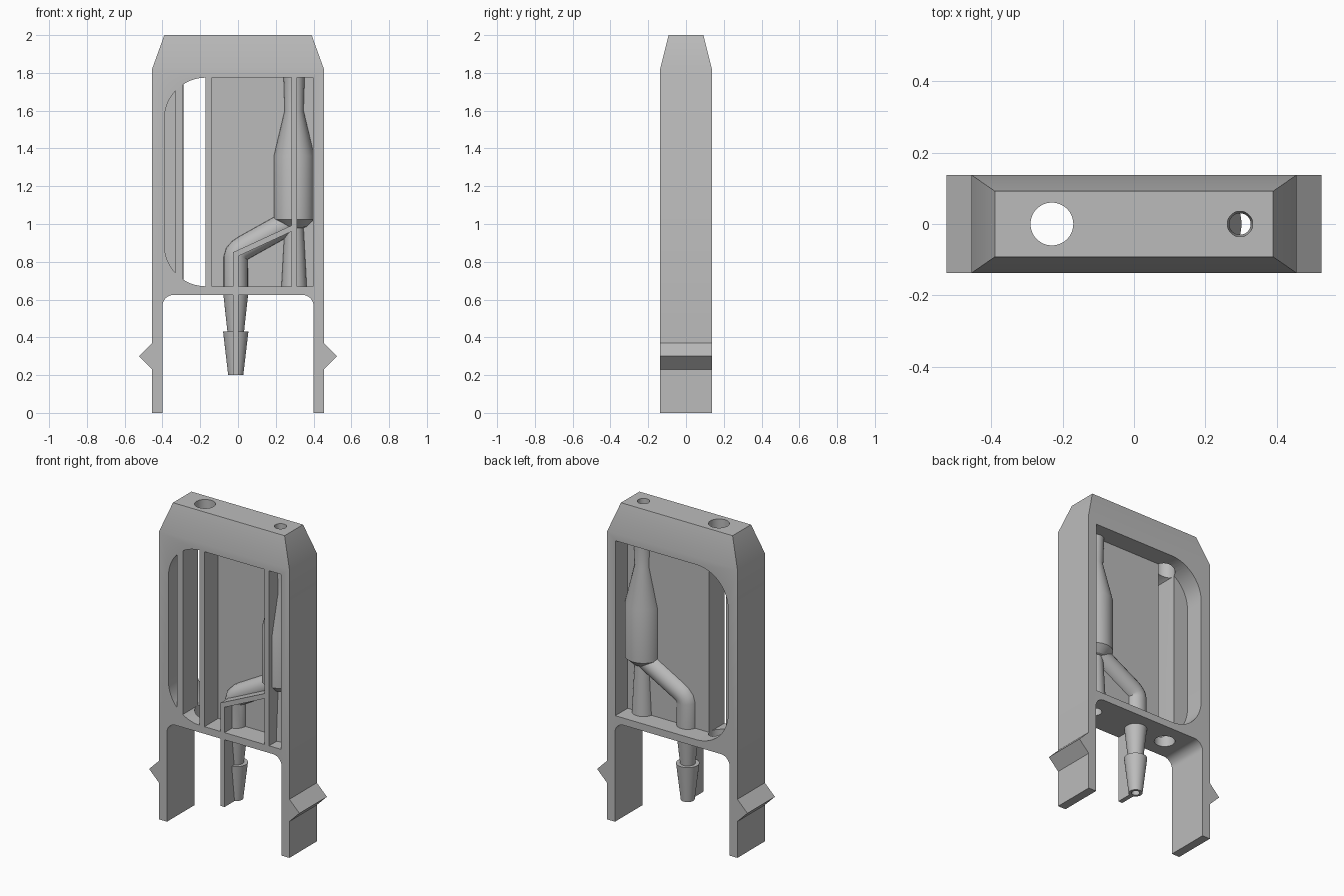
import bpy, bmesh, math
from mathutils import Vector

if "Cube" in bpy.data.objects:
    bpy.data.objects.remove(bpy.data.objects["Cube"])

grey = bpy.data.materials.new("plain grey")
grey.use_nodes = True
grey.diffuse_color = (0.5, 0.5, 0.5, 1)
grey.node_tree.nodes["Principled BSDF"].inputs["Base Color"].default_value = (0.5, 0.5, 0.5, 1)

HALF_DEPTH = 0.137
WALL_FRONT, WALL_BACK = 0.0, 0.014
CHANNEL_X, BULB_X, NOZZLE_X = -0.23, 0.297, -0.012


def add(name, bm):
    bmesh.ops.recalc_face_normals(bm, faces=bm.faces)
    me = bpy.data.meshes.new(name)
    bm.to_mesh(me)
    bm.free()
    me.materials.append(grey)
    ob = bpy.data.objects.new(name, me)
    bpy.context.collection.objects.link(ob)
    return ob


def slab(name, outline, y0, y1):
    """Extrude an x-z outline along y."""
    bm = bmesh.new()
    face = bm.faces.new([bm.verts.new((x, y0, z)) for x, z in outline])
    ext = bmesh.ops.extrude_face_region(bm, geom=[face])["geom"]
    verts = [v for v in ext if isinstance(v, bmesh.types.BMVert)]
    bmesh.ops.translate(bm, verts=verts, vec=(0, y1 - y0, 0))
    return add(name, bm)


def lathe(name, profile, x, sides=48):
    """Turn a (radius, z) profile around a vertical axis."""
    bm = bmesh.new()
    rings = []
    for r, z in profile:
        angles = [math.tau * i / sides for i in range(sides)]
        rings.append([bm.verts.new((x + r * math.cos(a), r * math.sin(a), z)) for a in angles])
    for low, high in zip(rings, rings[1:]):
        for i in range(sides):
            j = (i + 1) % sides
            bm.faces.new((low[i], low[j], high[j], high[i]))
    bm.faces.new(rings[0])
    bm.faces.new(rings[-1])
    return add(name, bm)


def box(x0, x1, z0, z1):
    return [(x0, z0), (x1, z0), (x1, z1), (x0, z1)]


def arc(cx, cz, r, start, end, steps=12):
    angles = [math.radians(start + (end - start) * i / steps) for i in range(steps + 1)]
    return [(cx + r * math.cos(a), cz + r * math.sin(a)) for a in angles]


def activate(ob):
    bpy.ops.object.select_all(action='DESELECT')
    ob.select_set(True)
    bpy.context.view_layer.objects.active = ob


def cut(ob, cutter, keep=False):
    mod = ob.modifiers.new("cut", 'BOOLEAN')
    mod.operation, mod.solver, mod.object = 'DIFFERENCE', 'EXACT', cutter
    activate(ob)
    bpy.ops.object.modifier_apply(modifier=mod.name)
    if not keep:
        bpy.data.objects.remove(cutter)


def smooth(ob):
    activate(ob)
    bpy.ops.object.shade_smooth_by_angle(angle=math.radians(25))


# Housing: half outline with leg, snap barb and sloped shoulder, then mirrored
half = arc(0.34, 0.565, 0.06, 90, 0) + [
    (0.40, 0), (0.455, 0), (0.455, 0.23), (0.525, 0.30), (0.455, 0.37),
    (0.455, 1.82), (0.39, 2.0)]
housing = slab("housing", half + [(-x, z) for x, z in reversed(half)], -HALF_DEPTH, HALF_DEPTH)

# Slope the front and back of the top
bm = bmesh.new()
bm.from_mesh(housing.data)
for side in (-1, 1):
    cut_geom = bmesh.ops.bisect_plane(
        bm, geom=bm.verts[:] + bm.edges[:] + bm.faces[:], clear_outer=True,
        plane_co=(0, side * HALF_DEPTH, 1.82), plane_no=Vector((0, side * 0.18, 0.045)))["geom_cut"]
    bmesh.ops.edgeloop_fill(bm, edges=[e for e in cut_geom if isinstance(e, bmesh.types.BMEdge)])
bmesh.ops.recalc_face_normals(bm, faces=bm.faces)
bm.to_mesh(housing.data)
bm.free()

# Window pockets on both sides of a thin middle wall, rounded on one side
window = ([(0.398, 0.67), (0.398, 1.775)] + arc(-0.17, 1.555, 0.22, 90, 180)
          + arc(-0.17, 0.89, 0.22, 180, 270))
front_pocket = slab("front_pocket", window, -0.3, WALL_FRONT)
back_pocket = slab("back_pocket", window, WALL_BACK, 0.3)

# Ribs left standing in the front pocket
elbow_rib = [(-0.027, 0.6), (0.002, 0.6), (0.002, 0.83), (0.30, 0.968), (0.30, 1.0), (-0.027, 0.85)]
ribs = [box(-0.33, -0.29, 0.5, 1.9), box(-0.172, -0.138, 0.5, 1.9),
        box(0.282, 0.313, 0.5, 1.9), elbow_rib]
for outline in ribs:
    cut(front_pocket, slab("rib_cutter", outline, -HALF_DEPTH - 0.3, 0.1))
cut(housing, front_pocket)
cut(housing, back_pocket)

# Straight channel and tapered bore through the full height
cut(housing, lathe("channel_cutter", [(0.06, 0.5), (0.06, 2.1)], CHANNEL_X))
bore = lathe("bore_cutter", [(0.045, 0.55), (0.03, 1.0), (0.03, 1.6), (0.037, 2.1)], BULB_X)
cut(housing, bore, keep=True)
smooth(housing)

# Bulb chamber with its neck and lower socket
chamber = lathe("bulb_chamber", [
    (0.068, 0.65), (0.05, 0.98), (0.065, 0.985), (0.107, 1.025), (0.107, 1.36),
    (0.05, 1.6), (0.056, 1.79)], BULB_X)
cut(chamber, bore)
smooth(chamber)

# Bent branch pipe from the chamber to the nozzle
curve = bpy.data.curves.new("branch_pipe", 'CURVE')
curve.dimensions = '3D'
curve.bevel_depth, curve.bevel_resolution, curve.use_fill_caps = 0.064, 10, True
path = [(NOZZLE_X, 0.64), (NOZZLE_X, 0.82), (-0.006, 0.843), (0.012, 0.862), (0.035, 0.877), (0.27, 1.008)]
spline = curve.splines.new('POLY')
spline.points.add(len(path) - 1)
for point, (x, z) in zip(spline.points, path):
    point.co = (x, 0, z, 1)
pipe = bpy.data.objects.new("branch_pipe", curve)
bpy.context.collection.objects.link(pipe)
curve.materials.append(grey)
activate(pipe)
bpy.ops.object.convert(target='MESH')
smooth(bpy.context.view_layer.objects.active)

# Barbed nozzle with its bore, and the rib that braces it
nozzle = lathe("nozzle", [(0.04, 0.2), (0.067, 0.43), (0.044, 0.43), (0.067, 0.64)], NOZZLE_X)
cut(nozzle, lathe("nozzle_bore_cutter", [(0.024, 0.1), (0.024, 0.6)], NOZZLE_X))
smooth(nozzle)
slab("nozzle_rib", box(-0.027, 0.002, 0.2, 0.63), -HALF_DEPTH, -0.03)
